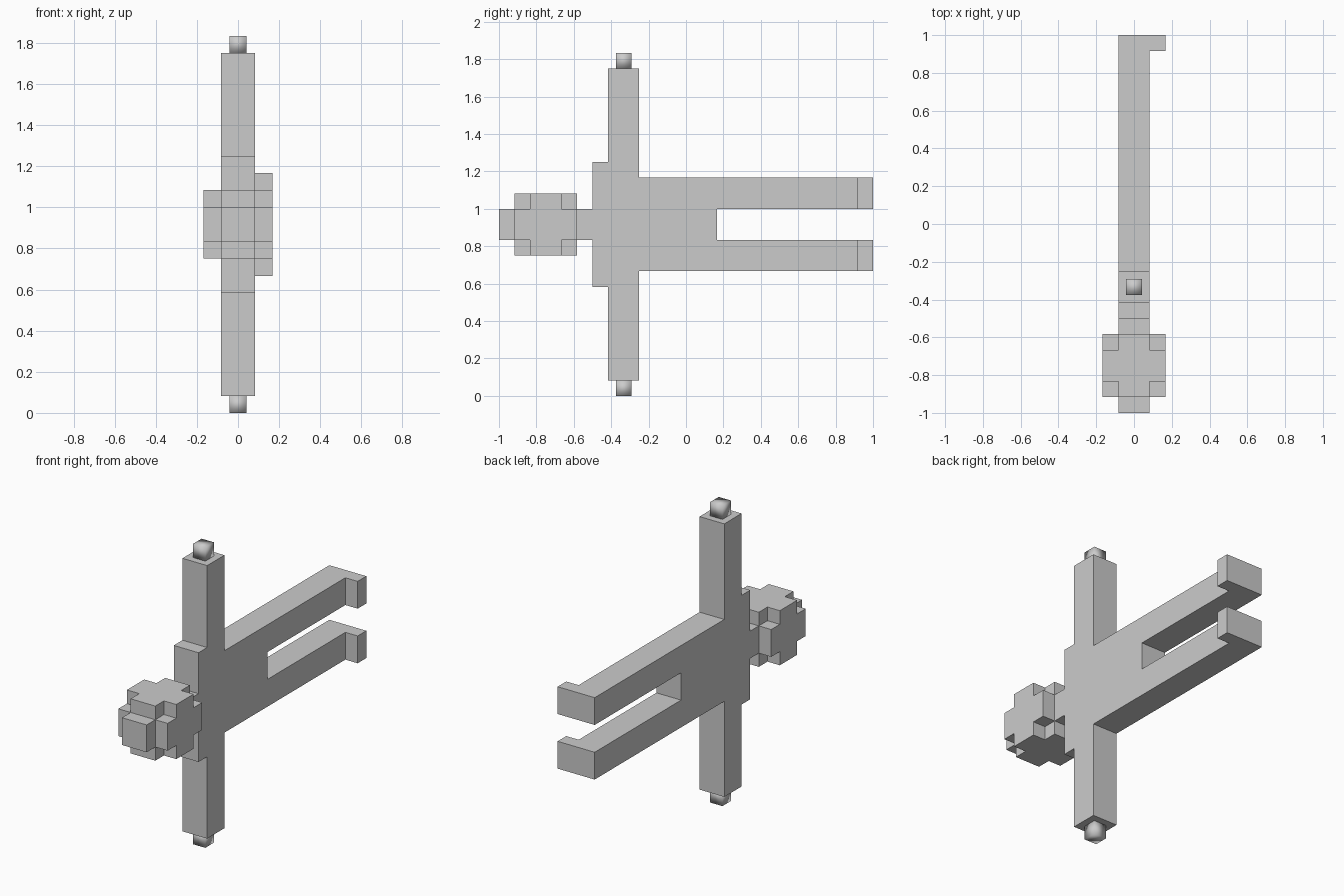
import bpy, bmesh
from mathutils import Vector

if "Cube" in bpy.data.objects:
    bpy.data.objects.remove(bpy.data.objects["Cube"])

U = 1 / 12            # the model sits on a grid of 1/12 units
MID = 11              # mid height in grid units

grey = bpy.data.materials.new("plain grey")
grey.diffuse_color = (0.6, 0.6, 0.6, 1)
grey.use_nodes = True
grey.node_tree.nodes["Principled BSDF"].inputs["Base Color"].default_value = grey.diffuse_color


def finish(bm, name, smooth=False):
    bmesh.ops.recalc_face_normals(bm, faces=bm.faces)
    bmesh.ops.scale(bm, vec=(U, U, U), verts=bm.verts)
    for f in bm.faces:
        f.smooth = smooth
    me = bpy.data.meshes.new(name)
    bm.to_mesh(me)
    bm.free()
    me.materials.append(grey)
    ob = bpy.data.objects.new(name, me)
    bpy.context.collection.objects.link(ob)
    return ob


def box(name, centre, size, smooth=False):
    bm = bmesh.new()
    bmesh.ops.create_cube(bm, size=1)
    bmesh.ops.scale(bm, vec=size, verts=bm.verts)
    bmesh.ops.translate(bm, vec=centre, verts=bm.verts)
    return finish(bm, name, smooth)


# Body: side profile (y, height above the middle), mirrored down, extruded in x
upper = [(-6, 4), (-5, 4), (-5, 10), (-3, 10), (-3, 3), (12, 3), (12, 1), (2, 1)]
profile = upper + [(y, -h) for y, h in reversed(upper)]
bm = bmesh.new()
face = bm.faces.new([bm.verts.new((-1, y, MID + h)) for y, h in profile])
side = bmesh.ops.extrude_face_region(bm, geom=[face])
bmesh.ops.translate(bm, vec=(2, 0, 0),
                    verts=[v for v in side["geom"] if isinstance(v, bmesh.types.BMVert)])
# drop a leftover source face only if extrusion duplicated it; keep the closed shell
finish(bm, "forked_body")

# Hooks on the prong tips, smooth-shaded caps on the cross bar ends
for label, s in (("upper", 1), ("lower", -1)):
    box(label + "_prong_hook", (1.5, 11.5, MID + 2 * s), (1, 1, 2))
    box(label + "_bar_cap", (0, -4, MID + 10.5 * s), (1, 1, 1), smooth=True)


# Knob: stepped ball (4x4x4 block without its corners), front stub and neck
def filled(x, y, z):
    outer = [abs(x) > 1, abs(y) > 2 or abs(y) > 1, abs(z) > 1]
    if max(abs(x), abs(y), abs(z)) < 2:
        return not all(outer)
    return abs(x) < 1 and abs(z) < 1 and abs(y) < 3


bm = bmesh.new()
steps = [i + 0.5 for i in range(-3, 3)]
for x in steps:
    for y in steps:
        for z in steps:
            if not filled(x, y, z):
                continue
            for axis in range(3):
                for s in (-1, 1):
                    n = Vector((0, 0, 0))
                    n[axis] = s
                    c = Vector((x, y, z))
                    if filled(*(c + n)):
                        continue
                    a = Vector((0, 0, 0))
                    a[(axis + 1) % 3] = 0.5
                    b = n.cross(a)
                    c = c + n * 0.5 + Vector((0, -9, MID))
                    bm.faces.new([bm.verts.new(c + d) for d in (a + b, b - a, -a - b, a - b)])
bmesh.ops.remove_doubles(bm, verts=bm.verts, dist=0.01)
bmesh.ops.recalc_face_normals(bm, faces=bm.faces)
bmesh.ops.dissolve_limit(bm, angle_limit=0.02, verts=bm.verts, edges=bm.edges)
finish(bm, "stepped_knob")
